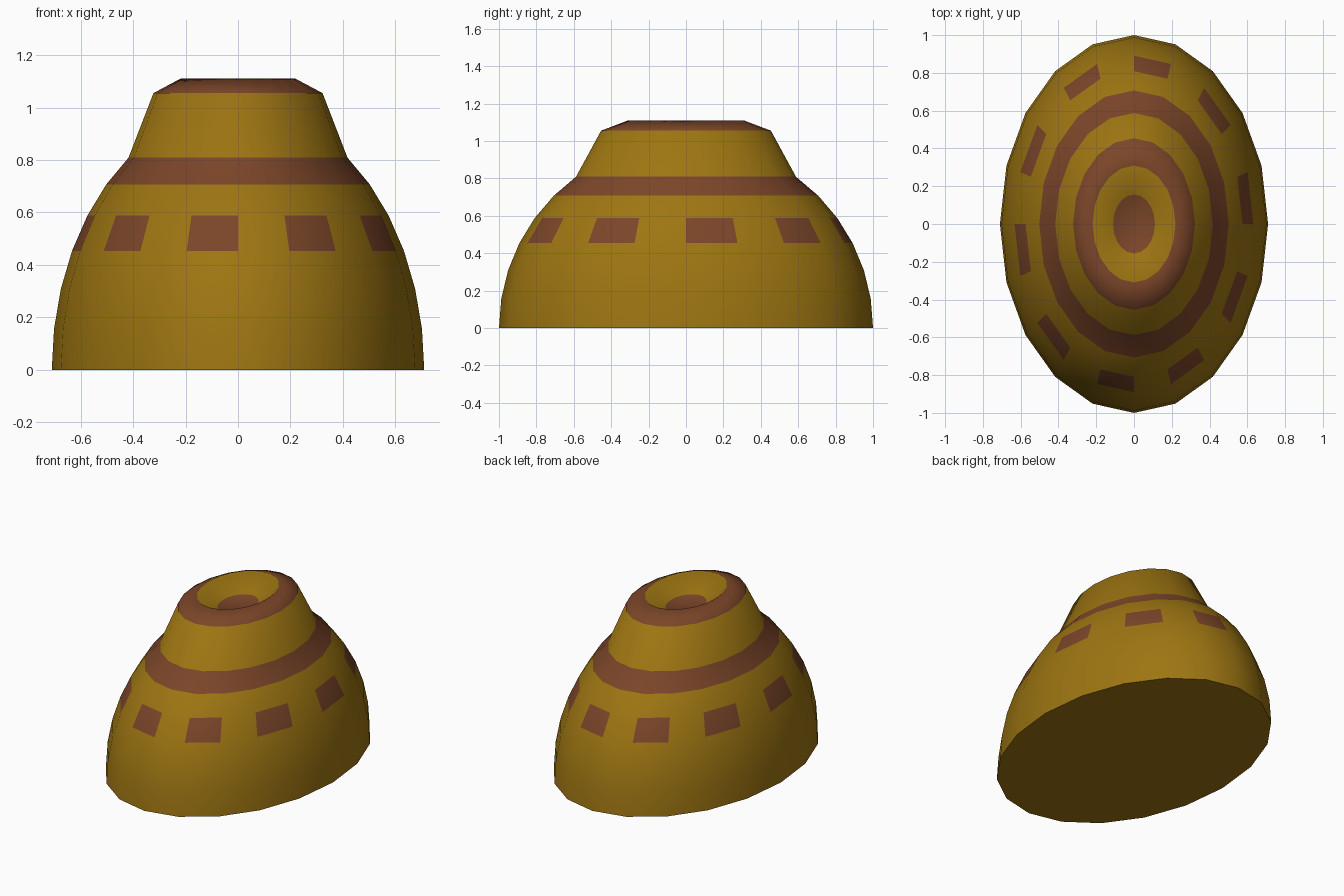
import bpy, bmesh
from math import sin, cos, radians, tau

cube = bpy.data.objects.get("Cube")
if cube:
    bpy.data.objects.remove(cube, do_unlink=True)

SIDES = 20
WIDTH = 0.71    # x radius relative to the y radius


def material(name, color):
    m = bpy.data.materials.new(name)
    m.use_nodes = True
    m.diffuse_color = (*color, 1)
    m.node_tree.nodes["Principled BSDF"].inputs["Base Color"].default_value = (*color, 1)
    return m


gold = material("golden yellow", (0.34, 0.18, 0.006))
brown = material("reddish brown", (0.20, 0.061, 0.022))

# Profile: round lower dome, then raised neck, rim and sunken floor
profile = [(cos(radians(a)), sin(radians(a))) for a in range(0, 55, 9)]
profile += [(0.454, 1.055), (0.309, 1.11), (0.156, 1.015)]
DASH_BAND = 3
BROWN_BANDS = {5, 7}    # shoulder stripe and rim

bm = bmesh.new()
rings = []
for r, z in profile:
    rings.append([bm.verts.new((WIDTH * r * sin(tau * i / SIDES),
                                r * cos(tau * i / SIDES), z))
                  for i in range(SIDES)])

# Walls, with alternate faces of one band painted as dashes
for band, (low, high) in enumerate(zip(rings, rings[1:])):
    for i in range(SIDES):
        j = (i + 1) % SIDES
        face = bm.faces.new((low[j], low[i], high[i], high[j]))
        dash = band == DASH_BAND and i % 2 == 0
        face.material_index = int(dash or band in BROWN_BANDS)

# Closed base and brown floor of the hollow
bm.faces.new(rings[0])
bm.faces.new(rings[-1][::-1]).material_index = 1
bmesh.ops.recalc_face_normals(bm, faces=bm.faces[:])

mesh = bpy.data.meshes.new("patterned_dome")
bm.to_mesh(mesh)
bm.free()
mesh.materials.append(gold)
mesh.materials.append(brown)
dome = bpy.data.objects.new("patterned_dome", mesh)
bpy.context.collection.objects.link(dome)

# Smooth sides with a sharp base edge
bpy.ops.object.select_all(action="DESELECT")
dome.select_set(True)
bpy.context.view_layer.objects.active = dome
bpy.ops.object.shade_smooth_by_angle(angle=radians(80))
